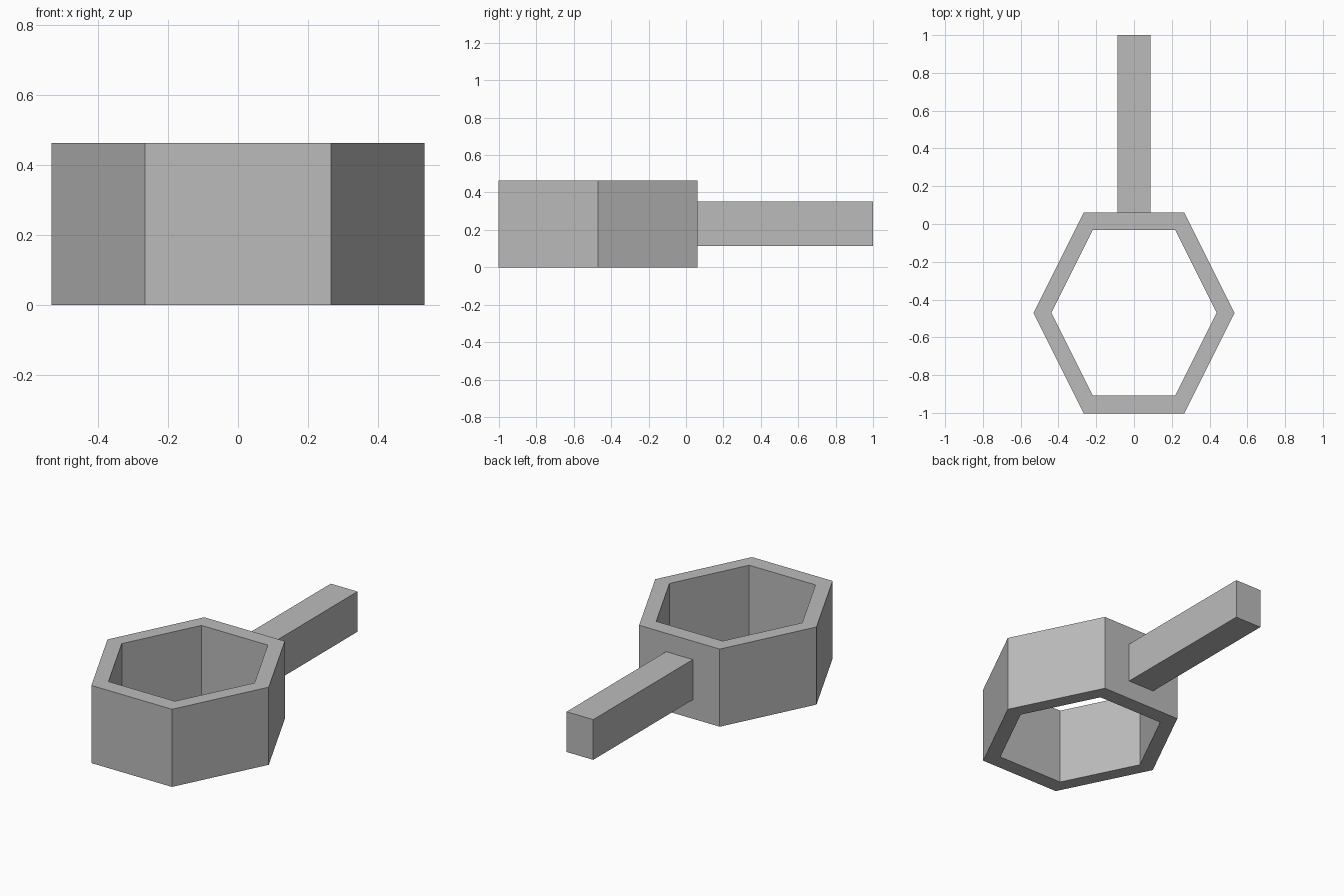
import bpy, bmesh

cube = bpy.data.objects.get("Cube")
if cube:
    bpy.data.objects.remove(cube, do_unlink=True)

# Single grey material
GREY = (0.5, 0.5, 0.5, 1.0)
grey = bpy.data.materials.new("plain grey")
grey.use_nodes = True
grey.diffuse_color = GREY
grey.node_tree.nodes["Principled BSDF"].inputs["Base Color"].default_value = GREY


def add_object(name, bm):
    bmesh.ops.recalc_face_normals(bm, faces=bm.faces)
    mesh = bpy.data.meshes.new(name)
    bm.to_mesh(mesh)
    bm.free()
    mesh.materials.append(grey)
    obj = bpy.data.objects.new(name, mesh)
    bpy.context.collection.objects.link(obj)
    return obj


# Hexagonal ring, open at top and bottom
HEIGHT, CENTRE_Y, OUTER, INNER = 0.463, -0.47, 0.532, 0.438
HEX = [(1, 0), (0.5, 1), (-0.5, 1), (-1, 0), (-0.5, -1), (0.5, -1)]
bm = bmesh.new()


def hex_loop(r, z):
    return [bm.verts.new((x * r, CENTRE_Y + y * r, z)) for x, y in HEX]


loops = [hex_loop(OUTER, 0), hex_loop(OUTER, HEIGHT),
         hex_loop(INNER, HEIGHT), hex_loop(INNER, 0)]
for a, b in zip(loops, loops[1:] + loops[:1]):
    for i in range(6):
        j = (i + 1) % 6
        bm.faces.new((a[i], a[j], b[j], b[i]))
add_object("hexagonal_ring", bm)

# Straight handle behind the ring
Y0, Y1, Z0, Z1 = CENTRE_Y + OUTER, 1.0, 0.113, 0.353
bm = bmesh.new()
bmesh.ops.create_cube(bm, size=1)
bmesh.ops.scale(bm, vec=(0.176, Y1 - Y0, Z1 - Z0), verts=bm.verts)
bmesh.ops.translate(bm, vec=(0, (Y0 + Y1) / 2, (Z0 + Z1) / 2), verts=bm.verts)
add_object("handle", bm)
